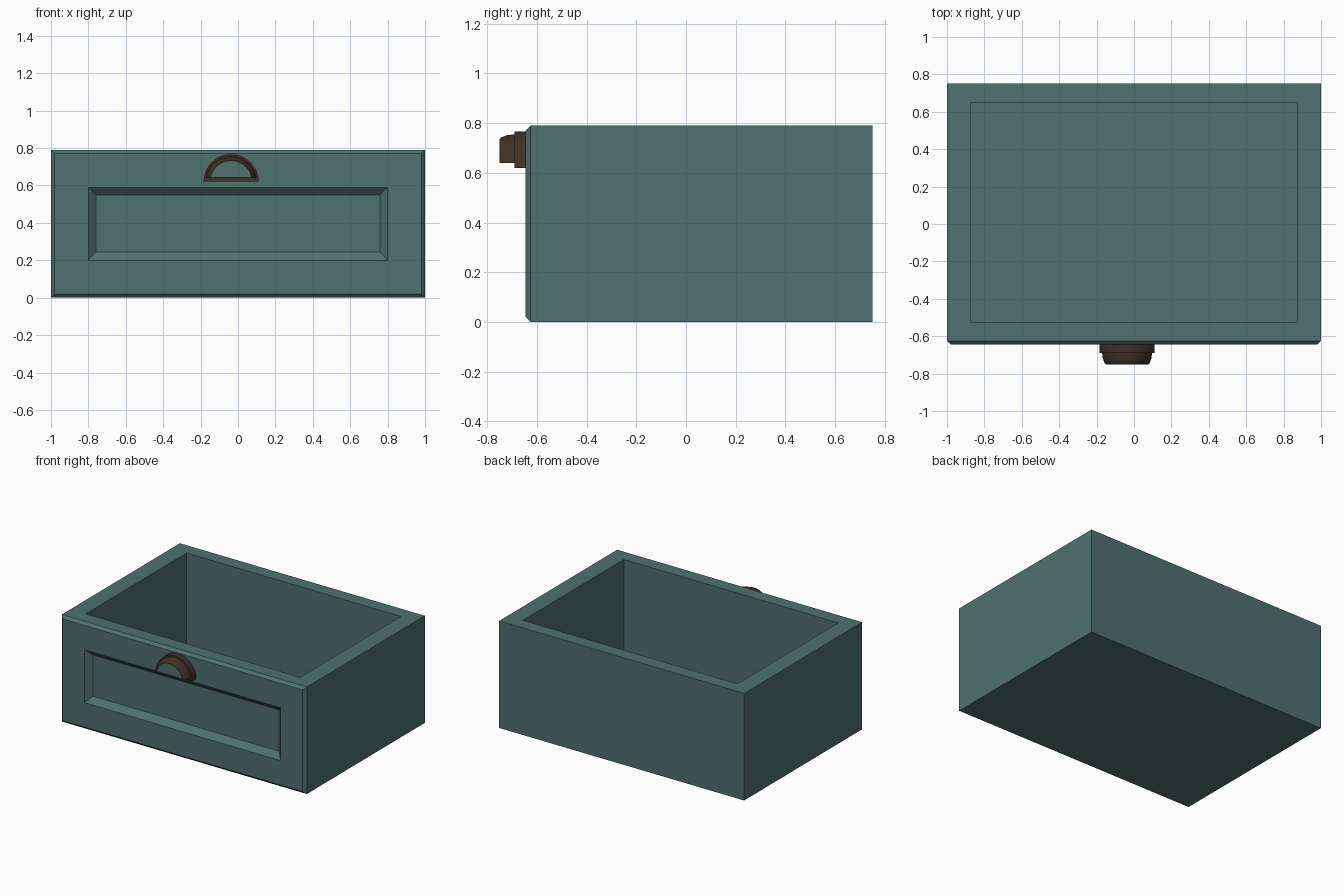
import bpy, bmesh, math
from mathutils import Vector

if "Cube" in bpy.data.objects:
    bpy.data.objects.remove(bpy.data.objects["Cube"])


def material(name, rgb):
    m = bpy.data.materials.new(name)
    m.diffuse_color = (*rgb, 1)
    m.use_nodes = True
    m.node_tree.nodes["Principled BSDF"].inputs["Base Color"].default_value = m.diffuse_color
    return m


teal = material("teal_paint", (0.08, 0.168, 0.155))
brown = material("dark_bronze", (0.052, 0.031, 0.022))


def finish(bm, name, mats):
    bmesh.ops.recalc_face_normals(bm, faces=bm.faces)
    me = bpy.data.meshes.new(name)
    bm.to_mesh(me)
    bm.free()
    for m in mats:
        me.materials.append(m)
    ob = bpy.data.objects.new(name, me)
    bpy.context.collection.objects.link(ob)
    return ob


def inset_to(bm, face, lo, hi):
    """Inset a rectangular face and move its inner corners to the box lo..hi."""
    bmesh.ops.inset_individual(bm, faces=[face], thickness=0.01)
    c = face.calc_center_median()
    for v in face.verts:
        d = v.co - c
        v.co = Vector([lo[i] if d[i] < 0 else hi[i] for i in range(3)])


# drawer box
bm = bmesh.new()
bmesh.ops.create_cube(bm, size=1)
for v in bm.verts:
    v.co = (v.co.x * 2, 0.0625 + v.co.y * 1.375, (v.co.z + 0.5) * 0.79)
bm.normal_update()
front = next(f for f in bm.faces if f.normal.y < -0.9)
top = next(f for f in bm.faces if f.normal.z > 0.9)
# chamfered front and sunken panel
for x, z0, z1, y in ((0.98, 0.02, 0.77, -0.645), (0.8, 0.2, 0.59, -0.645),
                     (0.76, 0.245, 0.55, -0.608)):
    inset_to(bm, front, (-x, y, z0), (x, y, z1))
# open cavity
for z in (0.79, 0.1):
    inset_to(bm, top, (-0.875, -0.525, z), (0.875, 0.65, z))
finish(bm, "drawer", [teal])


# cup handle: half discs lofted along y
def half_disc(bm, y, r, z0, cx=-0.037, zc=0.62, n=24):
    a0 = math.asin((z0 - zc) / r)
    return [bm.verts.new((cx + r * math.cos(a), y, zc + r * math.sin(a)))
            for a in (a0 + (math.pi - 2 * a0) * i / n for i in range(n + 1))]


bm = bmesh.new()
rings = [half_disc(bm, *p) for p in (
    (-0.64, 0.147, 0.62), (-0.69, 0.147, 0.62), (-0.69, 0.135, 0.64),
    (-0.72, 0.131, 0.64), (-0.742, 0.123, 0.64), (-0.75, 0.115, 0.64),
    (-0.75, 0.110, 0.645), (-0.745, 0.110, 0.645))]
for a, b in zip(rings, rings[1:]):
    for i in range(len(a)):
        j = (i + 1) % len(a)
        bm.faces.new((a[i], a[j], b[j], b[i]))
bm.faces.new(rings[0])
# painted face inside the rim
bm.faces.new(rings[-1]).material_index = 1
handle = finish(bm, "cup_handle", [brown, teal])
bpy.context.view_layer.objects.active = handle
handle.select_set(True)
bpy.ops.object.shade_smooth_by_angle(angle=math.radians(30))
